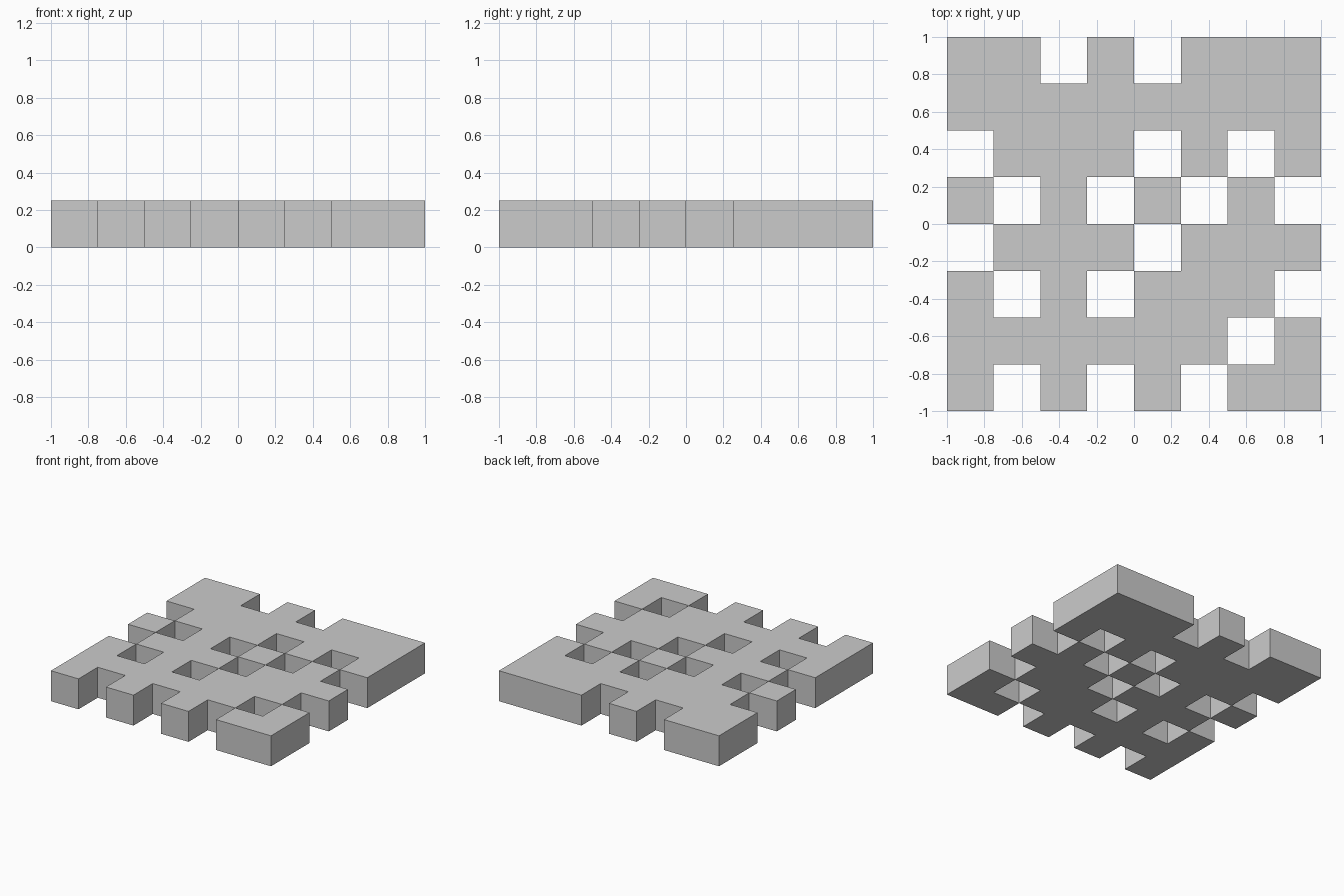
import bpy, bmesh

if "Cube" in bpy.data.objects:
    bpy.data.objects.remove(bpy.data.objects["Cube"])

# Tile layout seen from above, back row first
ROWS = ["##.#.###",
        "########",
        ".###.#.#",
        "#.#.#.#.",
        ".###.###",
        "#.#.###.",
        "######.#",
        "#.#.#.##"]
S = 0.25  # tile size and thickness


def filled(i, j):
    return 0 <= i < 8 and 0 <= j < 8 and ROWS[7 - j][i] == "#"


bm = bmesh.new()


def quad(*pts):
    bm.faces.new([bm.verts.new((x * S - 1, y * S - 1, z * S)) for x, y, z in pts])


for j in range(8):
    for i in range(8):
        if not filled(i, j):
            continue
        ring = [(i, j), (i + 1, j), (i + 1, j + 1), (i, j + 1)]
        # Top and underside
        quad(*[(x, y, 1) for x, y in ring])
        quad(*[(x, y, 0) for x, y in reversed(ring)])
        # Walls only where the neighbouring tile is missing
        for k, (di, dj) in enumerate([(0, -1), (1, 0), (0, 1), (-1, 0)]):
            if not filled(i + di, j + dj):
                a, b = ring[k], ring[(k + 1) % 4]
                quad((*a, 0), (*b, 0), (*b, 1), (*a, 1))

bmesh.ops.remove_doubles(bm, verts=bm.verts[:], dist=1e-4)
mesh = bpy.data.meshes.new("perforated_slab")
bm.to_mesh(mesh)
bm.free()
slab = bpy.data.objects.new("perforated_slab", mesh)
bpy.context.collection.objects.link(slab)
